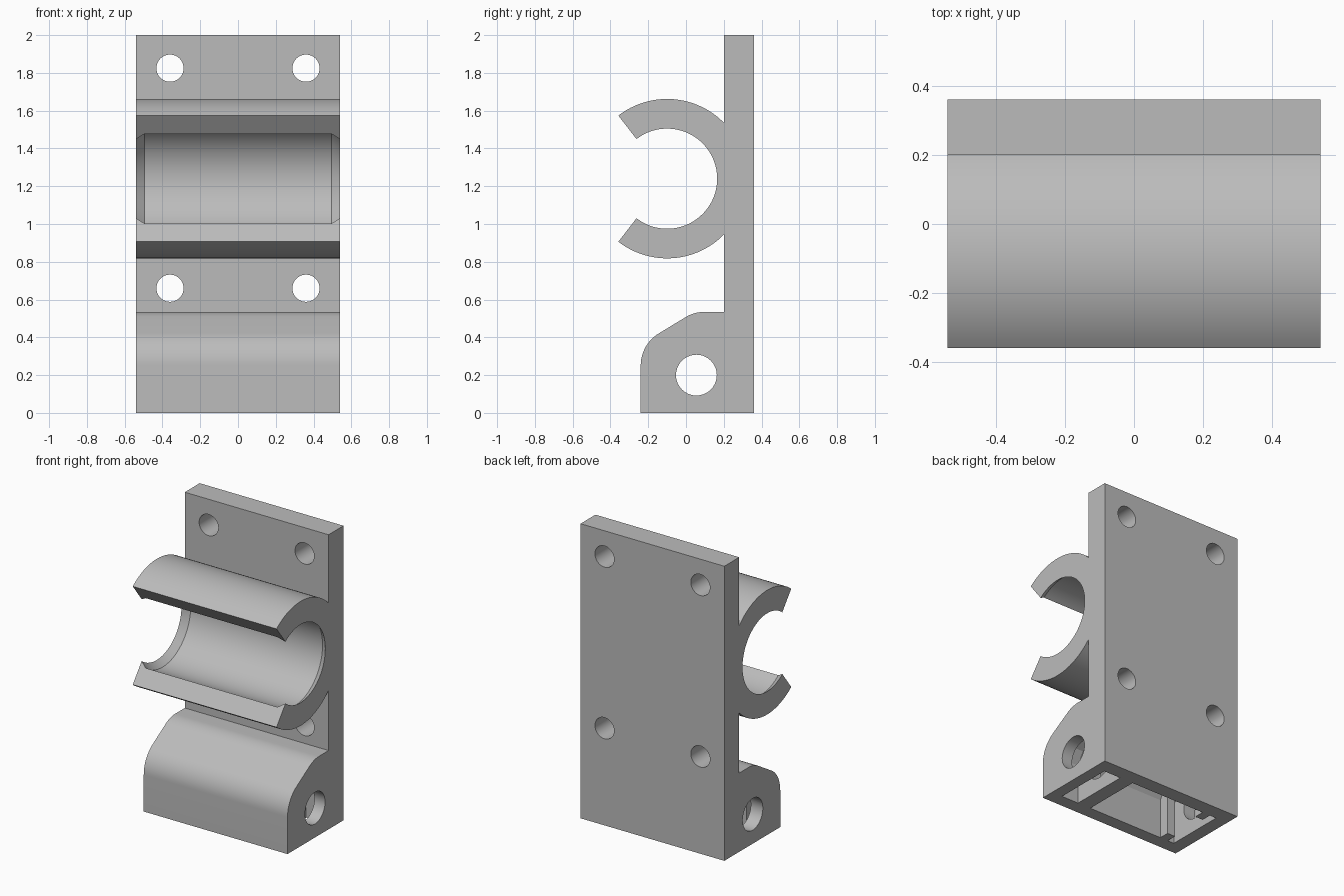
import bpy
import bmesh
from math import radians, sin, cos, pi

if "Cube" in bpy.data.objects:
    bpy.data.objects.remove(bpy.data.objects["Cube"])

grey = bpy.data.materials.new("plain grey")
grey.use_nodes = True
grey.diffuse_color = (0.5, 0.5, 0.5, 1)
grey.node_tree.nodes["Principled BSDF"].inputs["Base Color"].default_value = (0.5, 0.5, 0.5, 1)

HALF = 0.54          # half width of every part
FACE, BACK = 0.2, 0.36   # front and back of the plate


def finish(name, bm):
    bmesh.ops.recalc_face_normals(bm, faces=bm.faces)
    mesh = bpy.data.meshes.new(name)
    bm.to_mesh(mesh)
    bm.free()
    mesh.materials.append(grey)
    obj = bpy.data.objects.new(name, mesh)
    bpy.context.collection.objects.link(obj)
    return obj


def prism(name, profile, x0, x1):
    """Extrude a (y, z) profile along x."""
    bm = bmesh.new()
    face = bm.faces.new([bm.verts.new((x0, y, z)) for y, z in profile])
    ext = bmesh.ops.extrude_face_region(bm, geom=[face])
    verts = [v for v in ext["geom"] if isinstance(v, bmesh.types.BMVert)]
    bmesh.ops.translate(bm, verts=verts, vec=(x1 - x0, 0, 0))
    return finish(name, bm)


def rect(y0, y1, z0, z1):
    return [(y0, z0), (y1, z0), (y1, z1), (y0, z1)]


def arc(cy, cz, r, a0, a1, n):
    return [(cy + r * cos(radians(a0 + (a1 - a0) * i / n)),
             cz + r * sin(radians(a0 + (a1 - a0) * i / n))) for i in range(n + 1)]


def select_only(obj):
    bpy.ops.object.select_all(action='DESELECT')
    obj.select_set(True)
    bpy.context.view_layer.objects.active = obj


def cut(obj, cutters):
    select_only(obj)
    for c in cutters:
        mod = obj.modifiers.new("cut", 'BOOLEAN')
        mod.operation = 'DIFFERENCE'
        mod.solver = 'EXACT'
        mod.object = c
        bpy.ops.object.modifier_apply(modifier=mod.name)


# Solid parts: plate and rounded housing at its foot
plate = prism("back_plate", rect(FACE, BACK, 0, 2), -HALF, HALF)
outline = [(FACE, 0), (-0.24, 0)]
outline += arc(-0.04, 0.25, 0.2, 180, 120, 12)
outline += arc(0.1, 0.335, 0.2, 120, 90, 8)
outline += [(FACE, 0.535)]
housing = prism("base_housing", outline, -HALF, HALF)

# Open clip: a tube section with lipped ends, swept around x
CLIP_Y, CLIP_Z, MOUTH, STEPS = -0.1, 1.24, 127.7, 72
section = [(-HALF, 0.265), (-0.495, 0.3), (0.495, 0.3),
           (HALF, 0.265), (HALF, 0.422), (-HALF, 0.422)]
bm = bmesh.new()
rings = []
for i in range(STEPS + 1):
    a = radians(-MOUTH + 2 * MOUTH * i / STEPS)
    rings.append([bm.verts.new((x, CLIP_Y + r * cos(a), CLIP_Z + r * sin(a)))
                  for x, r in section])
for a, b in zip(rings, rings[1:]):
    for k in range(len(section)):
        j = (k + 1) % len(section)
        bm.faces.new((a[k], a[j], b[j], b[k]))
bm.faces.new(rings[0])
bm.faces.new(rings[-1])
clip = finish("round_clip", bm)

# Cutters: screw holes, cross bore, underside pockets and clip trim
screws = []
for x in (-0.36, 0.36):
    for z in (0.66, 1.825):
        bpy.ops.mesh.primitive_cylinder_add(vertices=40, radius=0.072, depth=0.5,
                                            location=(x, 0.28, z), rotation=(pi / 2, 0, 0))
        screws.append(bpy.context.object)
bore = prism("bore_cutter", arc(0.055, 0.2, 0.108, 0, 351, 39), -1, 1)
cavity = [(0.26, -0.1), (-0.15, -0.1), (-0.15, 0.27), (-0.1, 0.35), (0.04, 0.435), (0.26, 0.435)]
pockets = [prism("pocket_cutter", cavity, a, b) for a, b in ((0.33, 0.46), (-0.45, 0.23))]
trim = prism("trim_cutter", rect(FACE + 0.01, 1, 0, 2), -1, 1)

cut(plate, screws + pockets)
cut(housing, pockets + [bore])
cut(clip, [trim])
for c in screws + pockets + [bore, trim]:
    bpy.data.objects.remove(c)

# Retaining ribs inside the large pocket
ribs = [prism("front_rib", rect(-0.16, -0.08, 0, 0.37), -0.4, -0.34),
        prism("rear_rib", rect(0.19, 0.27, 0, 0.45), -0.4, -0.34)]

for obj in [plate, housing, clip] + ribs:
    select_only(obj)
    bpy.ops.object.shade_smooth_by_angle(angle=radians(20))
